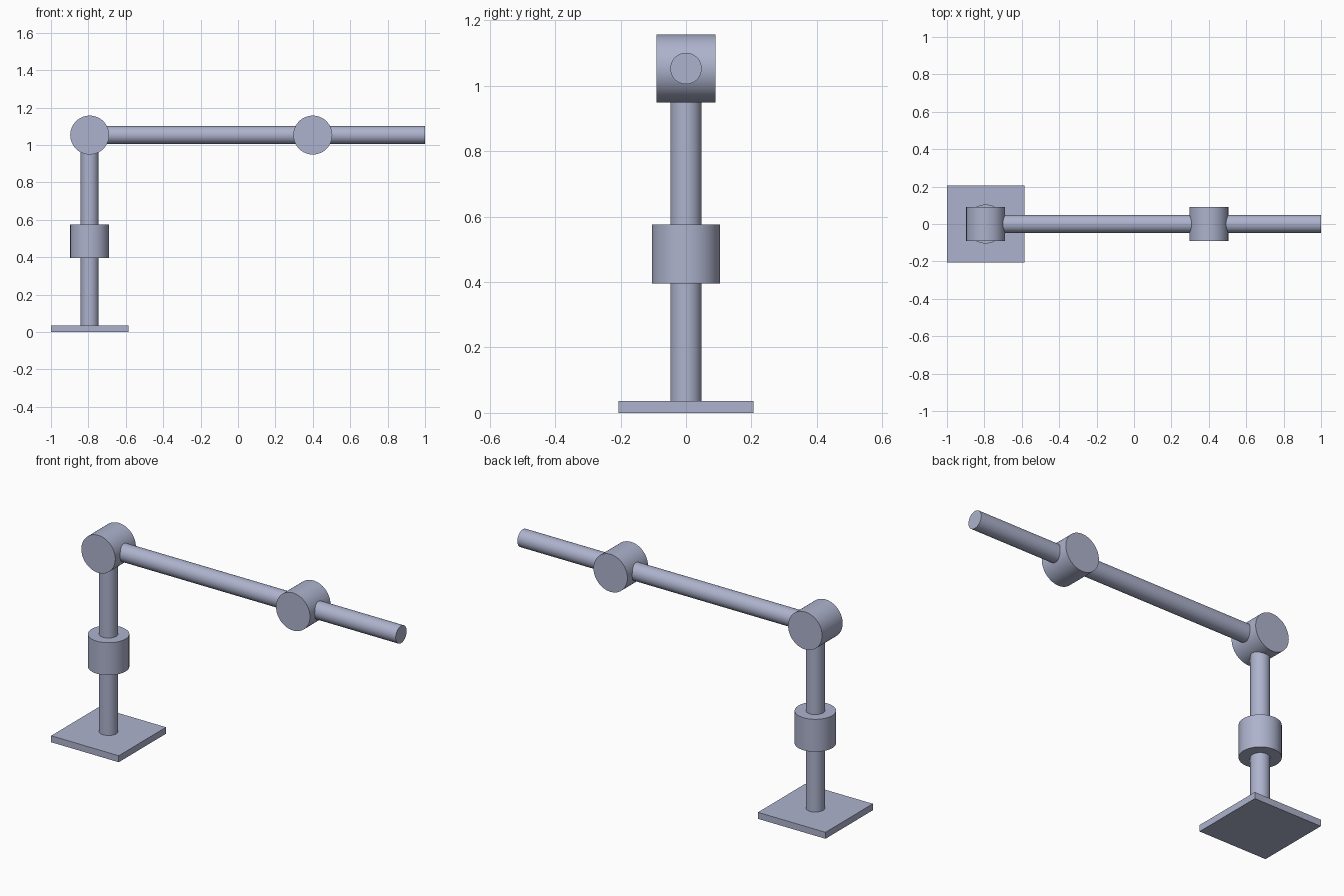
import bpy
import math

cube = bpy.data.objects.get("Cube")
if cube:
    bpy.data.objects.remove(cube, do_unlink=True)

# Single blue-grey finish
metal = bpy.data.materials.new("blue_grey_metal")
metal.use_nodes = True
colour = (0.42, 0.45, 0.61, 1)
metal.diffuse_color = colour
metal.node_tree.nodes["Principled BSDF"].inputs["Base Color"].default_value = colour

MAST_X, ELBOW_X, ARM_Z = -0.793, 0.4, 1.053
TUBE_R, JOINT_R, JOINT_LEN = 0.048, 0.104, 0.18
ROTATION = {"x": (0, math.pi / 2, 0), "y": (math.pi / 2, 0, 0), "z": (0, 0, 0)}


def cylinder(name, radius, length, centre, axis):
    bpy.ops.mesh.primitive_cylinder_add(
        vertices=64, radius=radius, depth=length, location=centre, rotation=ROTATION[axis])
    obj = bpy.context.object
    obj.name = name
    obj.data.materials.append(metal)
    bpy.ops.object.shade_smooth_by_angle(angle=math.radians(30))


def tube(name, start, end, axis):
    centre = [(a + b) / 2 for a, b in zip(start, end)]
    cylinder(name, TUBE_R, math.dist(start, end), centre, axis)


# Square foot plate
bpy.ops.mesh.primitive_cube_add(size=1, location=(MAST_X, 0, 0.018))
base = bpy.context.object
base.name = "base_plate"
base.scale = (0.414, 0.414, 0.036)
base.data.materials.append(metal)

# Joints: swivel collar on the mast, then two horizontal hinges
cylinder("swivel_collar", JOINT_R, JOINT_LEN, (MAST_X, 0, 0.486), "z")
cylinder("shoulder_joint", JOINT_R, JOINT_LEN, (MAST_X, 0, ARM_Z), "y")
cylinder("elbow_joint", JOINT_R, JOINT_LEN, (ELBOW_X, 0, ARM_Z), "y")

# Tubes run between the joints, with ends buried slightly inside them
INSET = JOINT_R - 0.02
tube("lower_mast", (MAST_X, 0, 0.03), (MAST_X, 0, 0.41), "z")
tube("upper_mast", (MAST_X, 0, 0.56), (MAST_X, 0, ARM_Z - INSET), "z")
tube("upper_arm", (MAST_X + INSET, 0, ARM_Z), (ELBOW_X - INSET, 0, ARM_Z), "x")
tube("forearm", (ELBOW_X + INSET, 0, ARM_Z), (1, 0, ARM_Z), "x")
